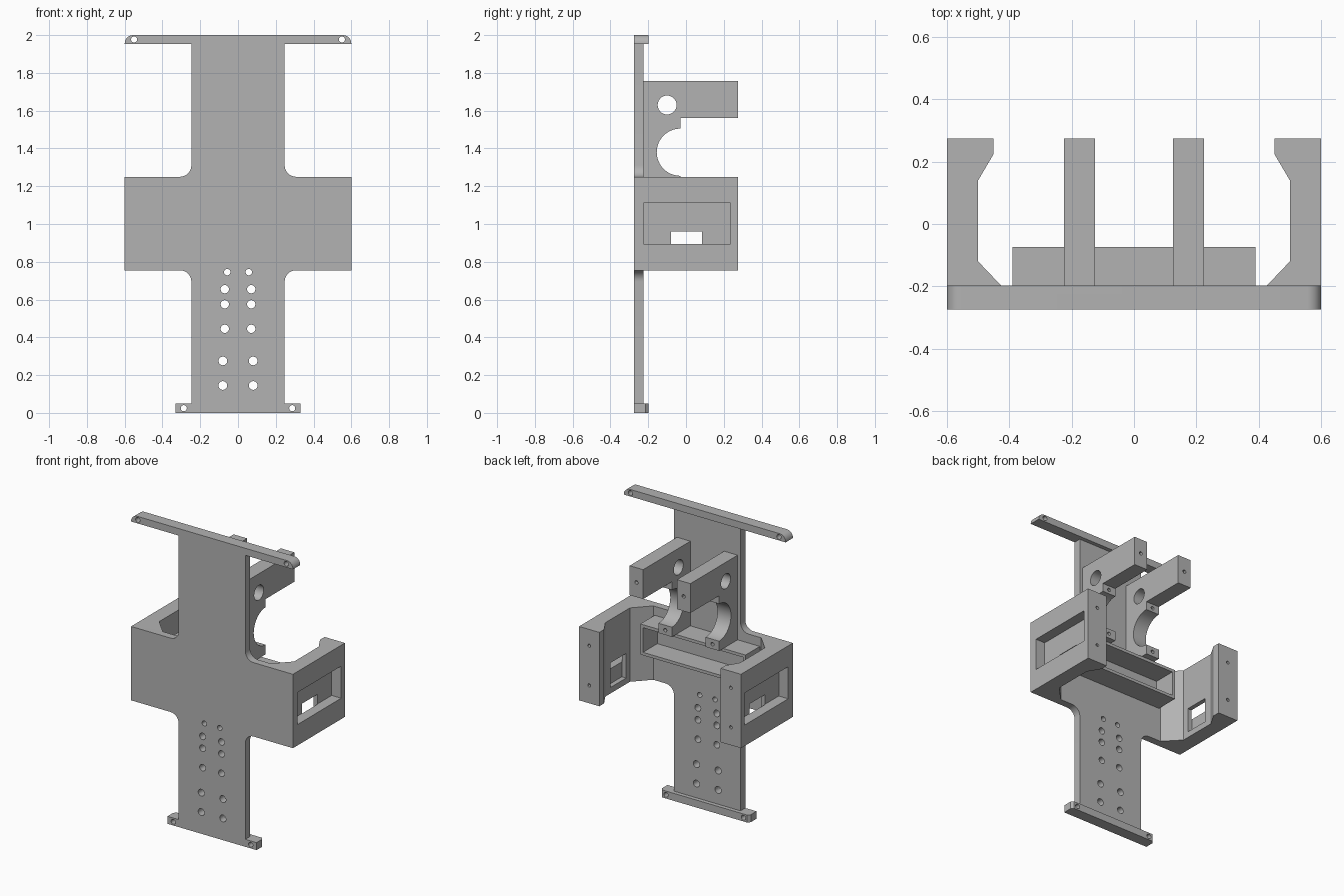
import bpy
import bmesh
from math import cos, sin, pi, radians

cube = bpy.data.objects.get("Cube")
if cube:
    bpy.data.objects.remove(cube, do_unlink=True)

grey = bpy.data.materials.new("plain_grey")
grey.use_nodes = True
grey.diffuse_color = (0.45, 0.45, 0.45, 1)
grey.node_tree.nodes["Principled BSDF"].inputs["Base Color"].default_value = (0.45, 0.45, 0.45, 1)

FRONT, PLATE_BACK, REAR = -0.275, -0.225, 0.275


def arc(cx, cz, r, start, end, n=8):
    """Points on an arc, angles in degrees."""
    angles = [radians(start + (end - start) * i / n) for i in range(n + 1)]
    return [(cx + r * cos(a), cz + r * sin(a)) for a in angles]


def rect(u0, u1, v0, v1):
    return [(u0, v0), (u1, v0), (u1, v1), (u0, v1)]


def circle(u, v, r, n=24):
    return arc(u, v, r, 0, 360, n)[:-1]


def mesh_from(prisms):
    """Mesh of extruded outlines, each given as (outline, axis, start, end)."""
    bm = bmesh.new()
    place = {"x": lambda u, v, w: (w, u, v),
             "y": lambda u, v, w: (u, w, v),
             "z": lambda u, v, w: (u, v, w)}
    for outline, axis, start, end in prisms:
        lo = [bm.verts.new(place[axis](u, v, start)) for u, v in outline]
        hi = [bm.verts.new(place[axis](u, v, end)) for u, v in outline]
        bm.faces.new(lo)
        bm.faces.new(hi[::-1])
        n = len(lo)
        for i in range(n):
            j = (i + 1) % n
            bm.faces.new((lo[j], lo[i], hi[i], hi[j]))
    bmesh.ops.recalc_face_normals(bm, faces=bm.faces)
    mesh = bpy.data.meshes.new("mesh")
    bm.to_mesh(mesh)
    bm.free()
    return mesh


def part(name, body, cuts=()):
    """Extruded part with optional cut-outs."""
    obj = bpy.data.objects.new(name, mesh_from([body]))
    bpy.context.collection.objects.link(obj)
    if cuts:
        cutter = bpy.data.objects.new("cutter", mesh_from(cuts))
        cutter.hide_render = True
        bpy.context.collection.objects.link(cutter)
        mod = obj.modifiers.new("cut", "BOOLEAN")
        mod.operation, mod.solver, mod.object = "DIFFERENCE", "EXACT", cutter
        mod.use_self = True
        graph = bpy.context.evaluated_depsgraph_get()
        baked = bpy.data.meshes.new_from_object(obj.evaluated_get(graph))
        obj.modifiers.clear()
        obj.data = baked
        bpy.data.objects.remove(cutter, do_unlink=True)
    obj.data.name = name
    obj.data.materials.clear()
    obj.data.materials.append(grey)
    obj.data.shade_smooth()
    obj.data.set_sharp_from_angle(angle=radians(30))
    return obj


# Cross-shaped back plate with filleted inner corners
STEM, ARM, LOW, HIGH, FILLET = 0.247, 0.6, 0.755, 1.25, 0.06
right_side = [(STEM, 0)]
right_side += arc(STEM + FILLET, LOW - FILLET, FILLET, 180, 90)
right_side += [(ARM, LOW), (ARM, HIGH)]
right_side += arc(STEM + FILLET, HIGH + FILLET, FILLET, 270, 180)
right_side += [(STEM, 2)]
outline = right_side + [(-x, z) for x, z in reversed(right_side)]
hole_rows = [(0.057, 0.745, 0.017), (0.07, 0.655, 0.022), (0.07, 0.575, 0.022),
             (0.07, 0.445, 0.022), (0.08, 0.275, 0.023), (0.08, 0.145, 0.023)]
holes = [(circle(s * x, z, r), "y", -0.4, 0) for x, z, r in hole_rows for s in (1, -1)]
part("back_plate", (outline, "y", FRONT, PLATE_BACK), holes)

# Top mounting bar with rounded upper corners
bar = [(-0.6, 1.953), (0.6, 1.953)] + arc(0.555, 1.955, 0.045, 0, 90) + arc(-0.555, 1.955, 0.045, 90, 180)
part("top_bar", (bar, "y", FRONT, -0.198),
     [(circle(s * 0.55, 1.977, 0.016), "y", -0.4, 0) for s in (1, -1)])

# Bottom mounting bar with chamfered rear corners
bar = [(-0.33, FRONT), (0.33, FRONT), (0.33, -0.215), (0.315, -0.198), (-0.315, -0.198), (-0.33, -0.215)]
part("bottom_bar", (bar, "z", 0, 0.05),
     [(circle(s * 0.287, 0.025, 0.016), "y", -0.4, 0) for s in (1, -1)])

for s, side in ((1, "left"), (-1, "right")):
    # Side wall with outer recess, window and screw holes
    profile = [(0.6, -0.25), (0.6, REAR), (0.45, REAR), (0.45, 0.225),
               (0.5, 0.14), (0.5, -0.12), (0.4, PLATE_BACK), (0.4, -0.25)]
    cuts = [(rect(-0.225, 0.235, 0.895, 1.11), "x", s * 0.53, s * 0.7),
            (rect(-0.08, 0.085, 0.795, 0.96), "x", s * 0.45, s * 0.532)]
    cuts += [(circle(s * 0.525, z, 0.011, 12), "y", 0.24, 0.3) for z in (0.875, 1.14)]
    part(side + "_side_wall", ([(s * x, y) for x, y in profile], "z", LOW, HIGH), cuts)

    # Clamp bracket with half-round seat, arm and screw holes
    profile = [(-0.24, 1.19), (-0.03, 1.19)] + arc(-0.03, 1.38, 0.125, 270, 90, 24)
    profile += [(-0.03, 1.56), (REAR, 1.56), (REAR, 1.757), (-0.24, 1.757)]
    cuts = [(circle(-0.1, 1.63, 0.05, 32), "x", s * 0.05, s * 0.3),
            (circle(s * 0.175, 1.658, 0.012, 12), "y", 0.2, 0.3)]
    cuts += [(circle(s * 0.175, z, 0.012, 12), "y", -0.08, 0) for z in (1.222, 1.533)]
    part(side + "_bracket", (profile, "x", s * 0.125, s * 0.225), cuts)

# Open tray on the rear of the plate
part("rear_tray", (rect(-0.39, 0.39, 0.985, 1.19), "y", -0.24, -0.073),
     [(rect(-0.37, 0.37, 1.005, 1.17), "y", PLATE_BACK, 0)])
